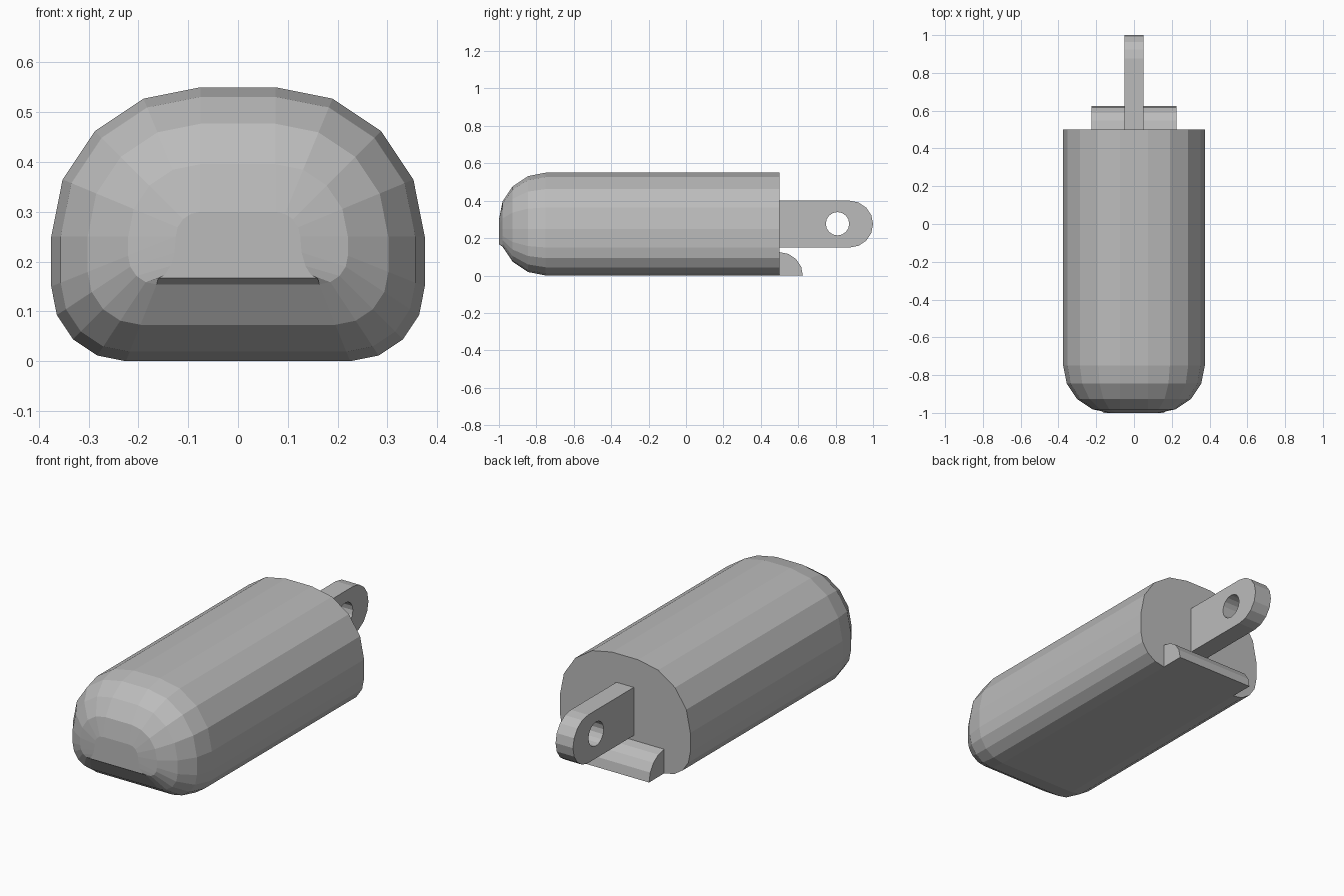
import bpy
import bmesh
from math import sin, cos, pi

cube = bpy.data.objects.get("Cube")
if cube:
    bpy.data.objects.remove(cube, do_unlink=True)

grey = bpy.data.materials.new("plain grey")
grey.use_nodes = True
colour = (0.5, 0.5, 0.5, 1)
grey.diffuse_color = colour
grey.node_tree.nodes["Principled BSDF"].inputs["Base Color"].default_value = colour

STEPS = 4
ANGLES = [i * pi / 2 / STEPS for i in range(STEPS + 1)]


def loft(name, rings):
    """Skin a list of equal-length vertex rings and cap both ends."""
    bm = bmesh.new()
    loops = [[bm.verts.new(p) for p in ring] for ring in rings]
    for a, b in zip(loops, loops[1:]):
        for i in range(len(a)):
            j = (i + 1) % len(a)
            bm.faces.new((a[i], a[j], b[j], b[i]))
    bm.faces.new(loops[0])
    bm.faces.new(loops[-1])
    bmesh.ops.remove_doubles(bm, verts=bm.verts, dist=0.0005)
    bmesh.ops.recalc_face_normals(bm, faces=bm.faces)
    mesh = bpy.data.meshes.new(name)
    bm.to_mesh(mesh)
    bm.free()
    mesh.materials.append(grey)
    obj = bpy.data.objects.new(name, mesh)
    bpy.context.collection.objects.link(obj)
    return obj


def slab(name, profile, half_width):
    """Extrude a (y, z) profile across x."""
    return loft(name, [[(x, y, z) for y, z in profile]
                       for x in (-half_width, half_width)])


def body_ring(y, inset):
    """Wide round shoulders, tighter bottom corners, flat underside."""
    half = [(0.075 + (0.3 - inset) * sin(a), 0.25 + (0.3 - inset) * cos(a))
            for a in ANGLES]
    corner_x = max(0.225 - 0.4 * inset, 0.16)
    side_z = 0.15 + 0.4 * inset
    bottom_z = min(inset, 0.167)
    half += [(corner_x + (0.375 - inset - corner_x) * cos(a),
              side_z - (side_z - bottom_z) * sin(a)) for a in ANGLES]
    outline = half + [(-x, z) for x, z in reversed(half)]
    return [(x, y, z) for x, z in outline]


# Body with rounded nose
rings = [body_ring(0.5, 0)]
rings += [body_ring(-0.75 - 0.25 * sin(a), 0.25 * (1 - cos(a))) for a in ANGLES]
loft("body", rings)

# Rear lug with rounded end
lug_profile = [(0.5, 0.15)]
lug_profile += [(0.875 + 0.125 * sin(i * pi / 8), 0.275 - 0.125 * cos(i * pi / 8))
                for i in range(9)]
lug_profile.append((0.5, 0.4))
lug = slab("rear_lug", lug_profile, 0.05)

# Pin hole through the lug
hole = slab("pin_hole_cutter",
            [(0.81 + 0.0625 * cos(i * pi / 8), 0.277 + 0.0625 * sin(i * pi / 8))
             for i in range(16)], 0.1)
hole.hide_render = True
hole.hide_viewport = True
cut = lug.modifiers.new("pin hole", 'BOOLEAN')
cut.operation = 'DIFFERENCE'
cut.solver = 'EXACT'
cut.object = hole

# Quarter-round ledge at the bottom of the back
ledge = [(0.5, 0)] + [(0.5 + 0.125 * cos(a), 0.125 * sin(a)) for a in ANGLES]
slab("rear_ledge", ledge, 0.225)
